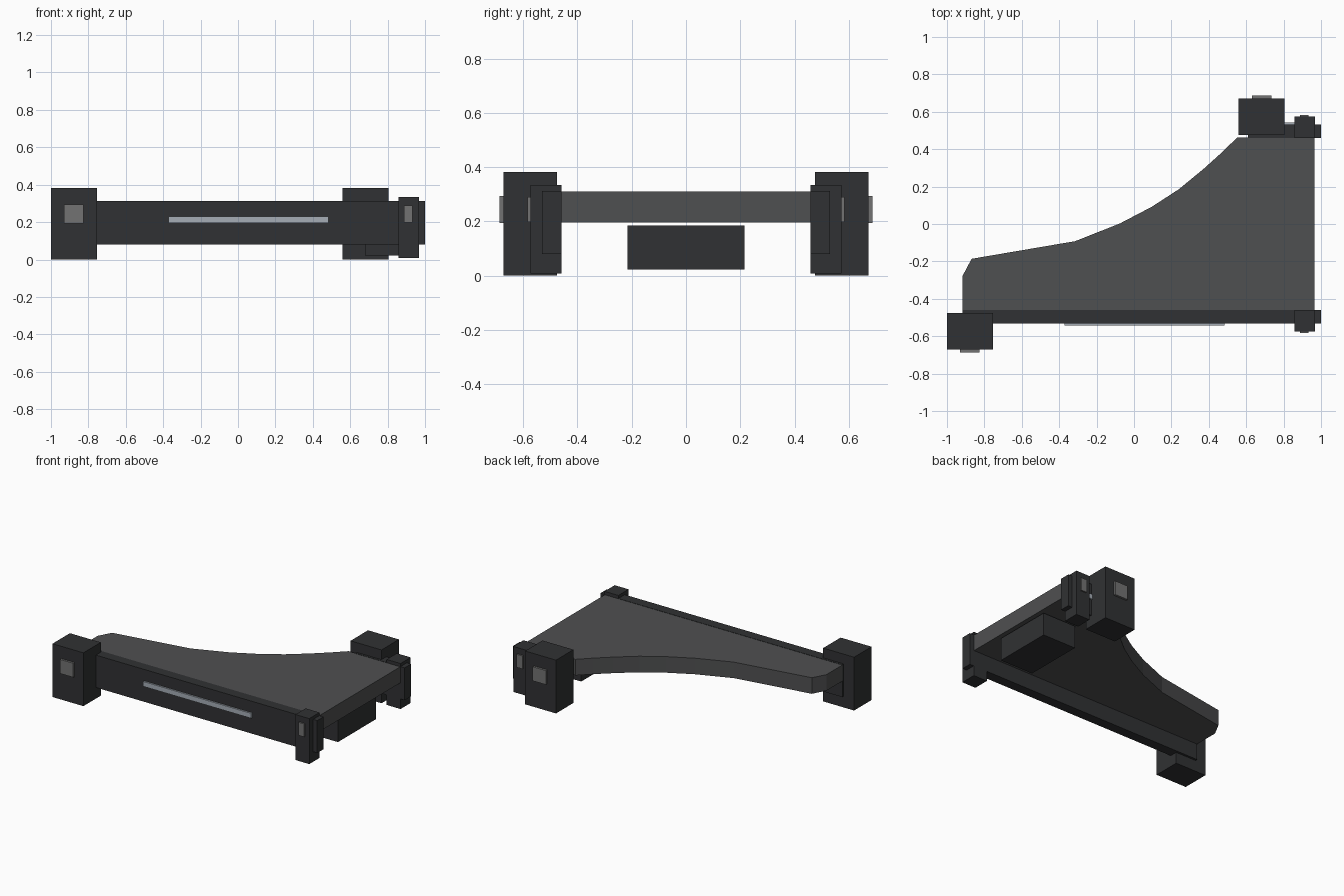
import bpy, bmesh

if "Cube" in bpy.data.objects:
    bpy.data.objects.remove(bpy.data.objects["Cube"])


def material(name, rgb):
    m = bpy.data.materials.new(name)
    m.diffuse_color = (*rgb, 1)
    m.use_nodes = True
    m.node_tree.nodes["Principled BSDF"].inputs["Base Color"].default_value = m.diffuse_color
    return m


DARK = material("dark_metal", (0.03, 0.031, 0.033))
DECK = material("deck_grey", (0.078, 0.08, 0.082))
LAMP = material("lamp_grey", (0.17, 0.17, 0.17))
STRIP = material("strip_pale", (0.38, 0.42, 0.47))


def prism(name, outline, z0, z1, mat):
    """Extrude a flat outline (x, y) from z0 up to z1."""
    bm = bmesh.new()
    face = bm.faces.new([bm.verts.new((x, y, z0)) for x, y in outline])
    top = bmesh.ops.extrude_face_region(bm, geom=[face])
    verts = [v for v in top["geom"] if isinstance(v, bmesh.types.BMVert)]
    bmesh.ops.translate(bm, verts=verts, vec=(0, 0, z1 - z0))
    bmesh.ops.recalc_face_normals(bm, faces=bm.faces)
    mesh = bpy.data.meshes.new(name)
    bm.to_mesh(mesh)
    bm.free()
    mesh.materials.append(mat)
    ob = bpy.data.objects.new(name, mesh)
    bpy.context.collection.objects.link(ob)
    return ob


def box(name, x, y, z, mat):
    return prism(name, [(x[0], y[0]), (x[1], y[0]), (x[1], y[1]), (x[0], y[1])],
                 z[0], z[1], mat)


# Deck plate with swept rear edge
prism("deck", [(-0.918, -0.46), (0.965, -0.46), (0.965, 0.463), (0.552, 0.463),
               (0.47, 0.383), (0.37, 0.293), (0.24, 0.186), (0.095, 0.092),
               (-0.075, 0.003), (-0.315, -0.092), (-0.868, -0.186),
               (-0.918, -0.28)], 0.195, 0.31, DECK)

# Box slung under the wide end
box("under_box", (0.68, 0.943), (-0.215, 0.215), (0.022, 0.185), DARK)

# Each side: rail with strip, large end block and small corner post with lamps
for side, s, rail_x, strip_x, block_x in (
        ("front", -1, (-0.918, 1.0), (-0.372, 0.485), (-1.0, -0.755)),
        ("back", 1, (0.61, 1.0), (0.72, 0.895), (0.56, 0.805))):
    def part(name, x, y, z, mat):
        box(f"{side}_{name}", x, sorted((s * y[0], s * y[1])), z, mat)

    bx = sum(block_x) / 2
    part("rail", rail_x, (0.459, 0.531), (0.08, 0.312), DARK)
    part("strip", strip_x, (0.525, 0.543), (0.195, 0.23), STRIP)
    part("block", block_x, (0.475, 0.672), (0.0, 0.382), DARK)
    part("block_lamp", (bx - 0.052, bx + 0.052), (0.66, 0.687), (0.193, 0.294), LAMP)
    part("post", (0.857, 0.967), (0.459, 0.574), (0.008, 0.334), DARK)
    part("post_lamp", (0.888, 0.934), (0.565, 0.584), (0.197, 0.29), LAMP)
